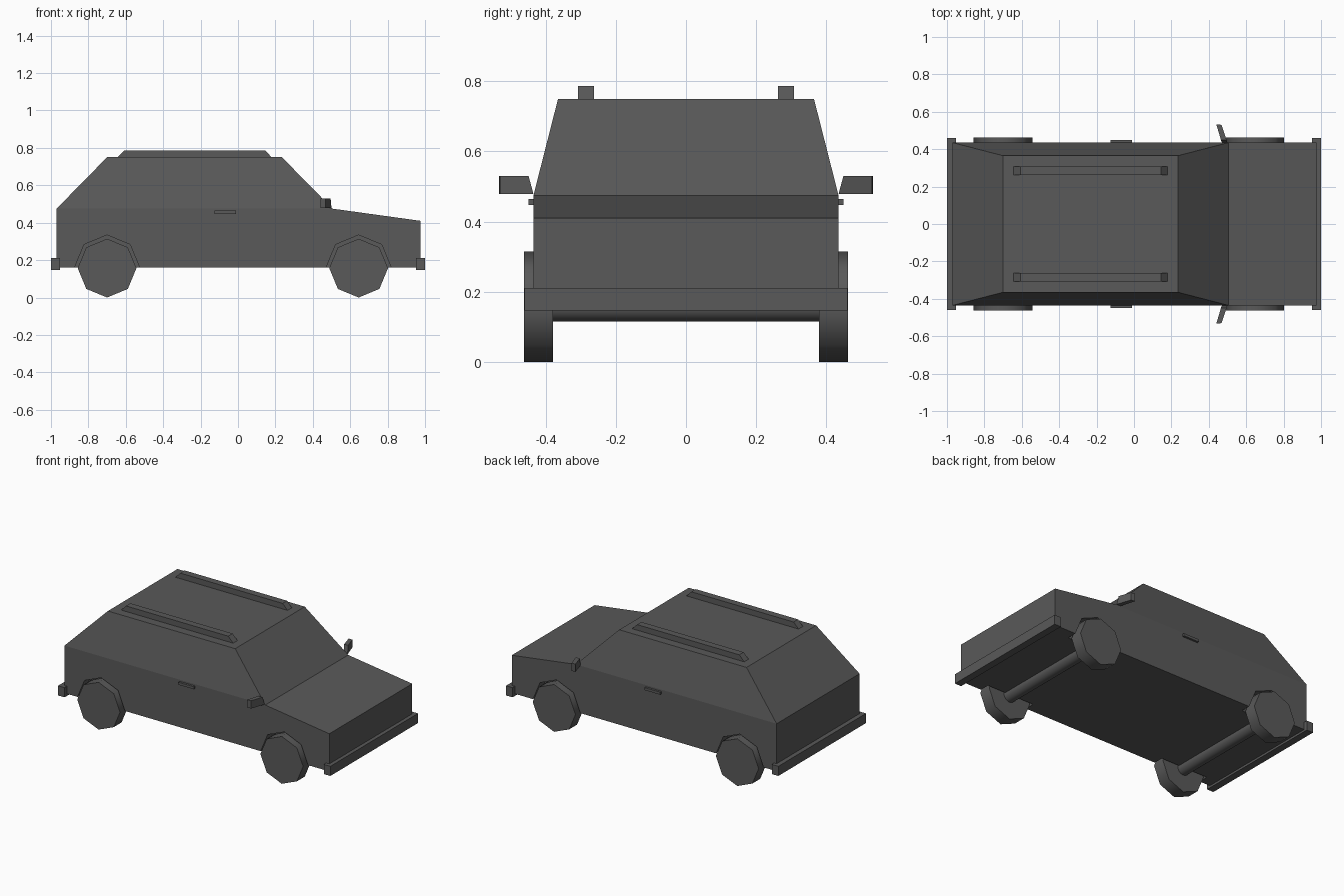
import bpy
import bmesh
import math
from mathutils import Matrix, Vector

cube = bpy.data.objects.get("Cube")
if cube:
    bpy.data.objects.remove(cube, do_unlink=True)

grey = bpy.data.materials.new("dark_grey")
grey.use_nodes = True
grey.diffuse_color = (0.1, 0.1, 0.1, 1)
grey.node_tree.nodes["Principled BSDF"].inputs["Base Color"].default_value = (0.1, 0.1, 0.1, 1)


def finish(name, bm):
    bmesh.ops.recalc_face_normals(bm, faces=bm.faces[:])
    mesh = bpy.data.meshes.new(name)
    bm.to_mesh(mesh)
    bm.free()
    mesh.materials.append(grey)
    obj = bpy.data.objects.new(name, mesh)
    bpy.context.collection.objects.link(obj)
    return obj


def prism(points, offset):
    """Extrude a closed outline of 3D points along an offset."""
    bm = bmesh.new()
    face = bm.faces.new([bm.verts.new(p) for p in points])
    ext = bmesh.ops.extrude_face_region(bm, geom=[face], use_keep_orig=True)
    moved = [v for v in ext["geom"] if isinstance(v, bmesh.types.BMVert)]
    bmesh.ops.translate(bm, verts=moved, vec=Vector(offset))
    return bm


def box(name, low, high):
    bm = bmesh.new()
    bmesh.ops.create_cube(bm, size=1)
    for v in bm.verts:
        v.co = [low[i] if v.co[i] < 0 else high[i] for i in range(3)]
    return finish(name, bm)


def cylinder(name, x, y, z, radius, depth, sides):
    """Cylinder lying across the car."""
    bm = bmesh.new()
    bmesh.ops.create_cone(bm, cap_ends=True, segments=sides, radius1=radius,
                          radius2=radius, depth=depth,
                          matrix=Matrix.Translation((x, y, z)) @ Matrix.Rotation(math.pi / 2, 4, "X"))
    return finish(name, bm)


def activate(obj):
    bpy.ops.object.select_all(action="DESELECT")
    obj.select_set(True)
    bpy.context.view_layer.objects.active = obj


HALF = 0.435
ROOF_HALF = 0.365
BELT, ROOF = 0.475, 0.75
WHEEL_X = {"rear": -0.70, "front": 0.645}
SIDES = {"left": 1, "right": -1}   # sign along y as seen from the driver's seat
WHEEL_R = 0.157

# Body: lower shell, then the cabin drawn up from the belt-line face
outline = [(-0.97, 0.16), (-0.97, BELT), (0.505, BELT), (0.975, 0.41), (0.975, 0.16)]
bm = prism([(x, -HALF, z) for x, z in outline], (0, 2 * HALF, 0))
belt_face = next(f for f in bm.faces if all(abs(v.co.z - BELT) < 1e-4 for v in f.verts))
ext = bmesh.ops.extrude_face_region(bm, geom=[belt_face])
for v in ext["geom"]:
    if isinstance(v, bmesh.types.BMVert):
        v.co = (-0.70 if v.co.x < 0 else 0.235, math.copysign(ROOF_HALF, v.co.y), ROOF)
if belt_face.is_valid:
    bmesh.ops.delete(bm, geom=[belt_face], context="FACES_ONLY")
body = finish("body", bm)

# Wheel arches cut into the body sides
for x in WHEEL_X.values():
    for s in SIDES.values():
        cutter = cylinder("arch_cutter", x, s * 0.435, 0.16, 0.174, 0.13, 8)
        cutter.hide_render = True
        mod = body.modifiers.new("arch", "BOOLEAN")
        mod.operation = "DIFFERENCE"
        mod.solver = "EXACT"
        mod.object = cutter
        activate(body)
        bpy.ops.object.modifier_apply(modifier=mod.name)
        bpy.data.objects.remove(cutter, do_unlink=True)

# Wheels and axles
for end, x in WHEEL_X.items():
    for side, s in SIDES.items():
        wheel = cylinder(f"{end}_{side}_wheel", x, s * 0.421, WHEEL_R, WHEEL_R, 0.082, 8)
        activate(wheel)
        bpy.ops.object.shade_smooth_by_angle(angle=math.radians(60))
    axle = cylinder(f"{end}_axle", x, 0, WHEEL_R, 0.042, 0.78, 24)
    activate(axle)
    bpy.ops.object.shade_smooth_by_angle(angle=math.radians(60))

# Bumpers
box("rear_bumper", (-1.0, -0.46, 0.146), (-0.952, 0.46, 0.21))
box("front_bumper", (0.952, -0.46, 0.146), (1.0, 0.46, 0.21))

for side, s in SIDES.items():
    # Door handle
    y0, y1 = sorted((s * 0.43, s * 0.449))
    box(f"{side}_door_handle", (-0.125, y0, 0.447), (-0.01, y1, 0.464))

    # Roof rail with sloped ends
    rail = [(-0.645, ROOF - 0.002), (-0.607, 0.787), (0.144, 0.787), (0.182, ROOF - 0.002)]
    finish(f"{side}_roof_rail", prism([(x, s * 0.262, z) for x, z in rail], (0, s * 0.046, 0)))

    # Swept-back mirror, its inner edge leaning with the cabin
    plan = [(0.47, 0.435), (0.5, 0.435), (0.468, 0.53), (0.44, 0.533)]
    bm = prism([(x, s * y, 0.478) for x, y in plan], (0, 0, 0.052))
    for v in bm.verts:
        if v.co.z > 0.5 and abs(v.co.y) < 0.5:
            v.co.y += s * 0.014
            v.co.x -= 0.005
    finish(f"{side}_mirror", bm)
